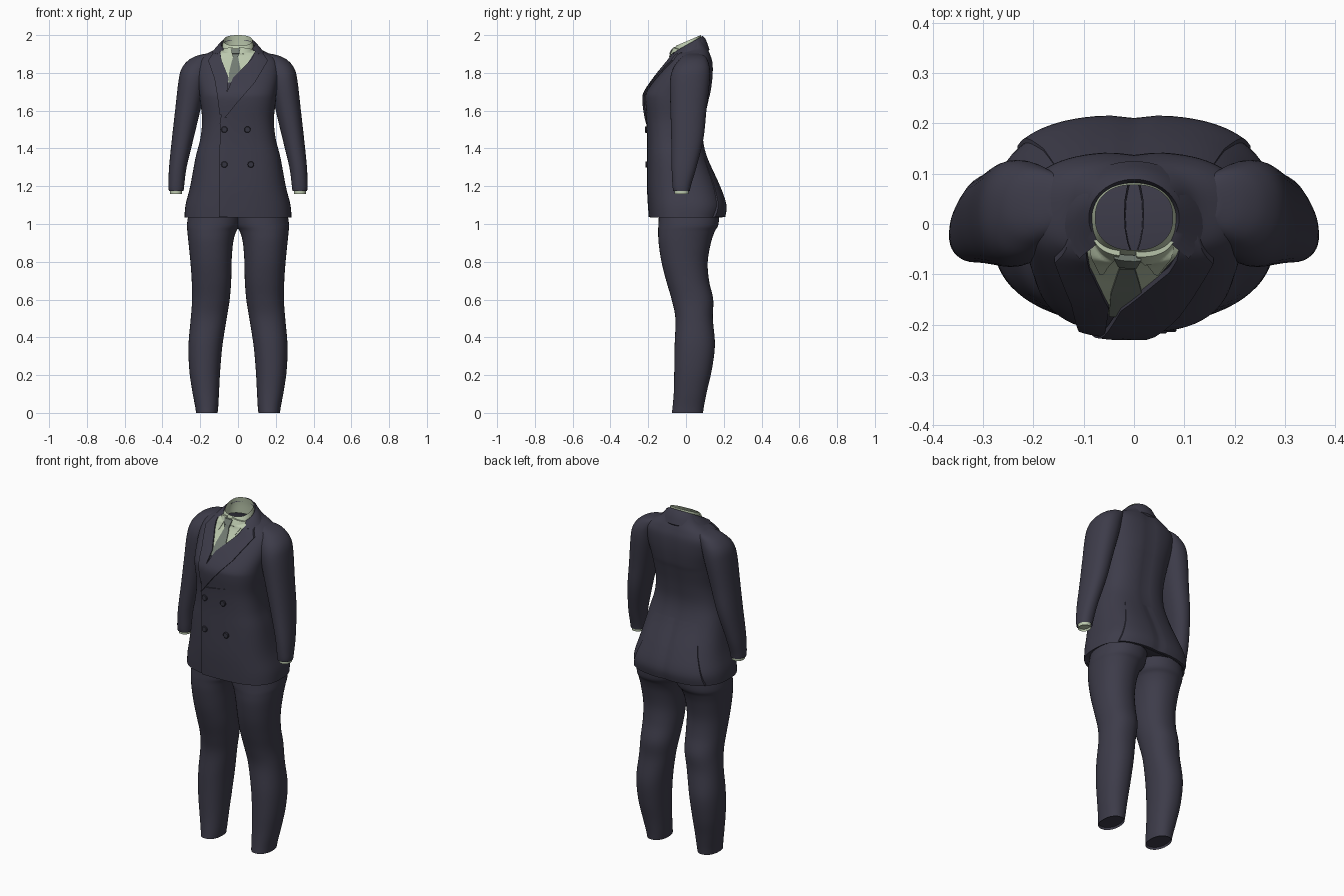
import bpy, bmesh, math
from mathutils import Vector
from mathutils.bvhtree import BVHTree

if "Cube" in bpy.data.objects:
    bpy.data.objects.remove(bpy.data.objects["Cube"])


def material(name, rgb):
    m = bpy.data.materials.new(name)
    m.diffuse_color = (*rgb, 1)
    m.use_nodes = True
    m.node_tree.nodes["Principled BSDF"].inputs["Base Color"].default_value = m.diffuse_color
    return m


NAVY = material("navy cloth", (0.047, 0.045, 0.068))
BUTTON = material("dark button", (0.036, 0.035, 0.052))
SHIRT = material("pale green shirt", (0.50, 0.58, 0.42))
TIE = material("grey green tie", (0.17, 0.20, 0.17))


def finish(name, bm, mat, angle=40):
    bmesh.ops.recalc_face_normals(bm, faces=bm.faces)
    me = bpy.data.meshes.new(name)
    bm.to_mesh(me)
    bm.free()
    ob = bpy.data.objects.new(name, me)
    bpy.context.collection.objects.link(ob)
    me.materials.append(mat)
    bpy.ops.object.select_all(action='DESELECT')
    ob.select_set(True)
    bpy.context.view_layer.objects.active = ob
    bpy.ops.object.shade_smooth_by_angle(angle=math.radians(angle))
    return ob


def spline(rows, steps):
    """Catmull-Rom interpolation of parameter rows."""
    out = []
    for i in range(len(rows) - 1):
        p = [rows[max(0, min(len(rows) - 1, i + k))] for k in (-1, 0, 1, 2)]
        for s in range(steps):
            t = s / steps
            out.append([0.5 * (2 * b + (c - a) * t + (2 * a - 5 * b + 4 * c - d) * t * t
                               + (3 * b - a - 3 * c + d) * t ** 3)
                        for a, b, c, d in zip(*p)])
    out.append(list(rows[-1]))
    return out


def loft(name, rows, mat, n=48, e=2.2, steps=5, cap_low=False, cap_top=False, groove=0):
    """Rows are (z, x0, x1, y0, y1, tilt) horizontal rounded sections."""
    bm = bmesh.new()
    rings = []
    for z, x0, x1, y0, y1, tilt in spline(rows, steps):
        ring = []
        for k in range(n):
            a = 2 * math.pi * k / n
            c, s = math.cos(a), math.sin(a)
            u = math.copysign(abs(c) ** (2 / e), c)
            v = math.copysign(abs(s) ** (2 / e), s)
            x = (x0 + x1) / 2 + u * (x1 - x0) / 2
            y = (y0 + y1) / 2 + v * (y1 - y0) / 2
            if s > 0:
                y -= groove * math.exp(-(x / 0.03) ** 2)
            ring.append(bm.verts.new((x, y, z + tilt * v)))
        rings.append(ring)
    for lo, hi in zip(rings, rings[1:]):
        for k in range(n):
            j = (k + 1) % n
            bm.faces.new((lo[k], lo[j], hi[j], hi[k]))
    if cap_low:  # recessed hem
        mid = sum((v.co for v in rings[0]), Vector()) / n
        inner = [bm.verts.new(mid + (v.co - mid) * 0.93 + Vector((0, 0, 0.012))) for v in rings[0]]
        for k in range(n):
            j = (k + 1) % n
            bm.faces.new((rings[0][j], rings[0][k], inner[k], inner[j]))
        bm.faces.new(inner[::-1])
    if cap_top:
        bm.faces.new(rings[-1])
    return finish(name, bm, mat)


def tree(ob):
    me = ob.data
    return BVHTree.FromPolygons([v.co for v in me.vertices], [tuple(p.vertices) for p in me.polygons])


def mirrored(pts, s):
    return [(x * s, z) for x, z in pts]


# Jacket body: (z, half width, front, back, tilt)
body_rows = [(1.035, .283, -.19, .195, 0), (1.10, .278, -.195, .207, 0), (1.2, .253, -.2, .178, 0),
             (1.35, .225, -.2, .115, 0), (1.45, .2, -.2, .092, 0), (1.55, .19, -.205, .1, 0),
             (1.65, .2, -.215, .12, 0), (1.70, .205, -.208, .132, 0), (1.78, .217, -.155, .142, 0),
             (1.85, .217, -.1, .142, 0), (1.89, .185, -.076, .13, .005),
             (1.92, .125, -.068, .112, .015), (1.945, .095, -.06, .088, .04)]
body = loft("jacket_body", [(z, -w, w, f, b, t) for z, w, f, b, t in body_rows], NAVY,
            n=72, e=2.7, cap_low=True, groove=.006)

# Shirt collar band around the open neck
collar = loft("shirt_collar", [(1.90, -.09, .09, -.075, .085, 0), (1.935, -.085, .085, -.067, .083, .02),
                               (1.972, -.077, .077, -.052, .078, .028)], SHIRT, e=2.3)
trees = [tree(body), tree(collar)]


def surface_y(x, z, d):
    hits = [t.ray_cast(Vector((x, d, z)), Vector((0, -d, 0)))[0] for t in trees]
    ys = [h.y for h in hits if h is not None and h.y * d > -0.04]
    return d * max(y * d for y in ys) if ys else 0.0


def along(pts, t):
    f = t * (len(pts) - 1)
    i = min(int(f + 1e-6), len(pts) - 2)
    return Vector(pts[i]).lerp(Vector(pts[i + 1]), f - i)


def drape(name, left, right, off, mat, d=-1, nu=14, nv=24):
    """Cloth plate between two (x, z) edges, laid on the body; off is (top-left, top-right, bottom-left, bottom-right)."""
    bm = bmesh.new()
    grid = []
    for j in range(nv + 1):
        t = j / nv
        a, b = along(left, t), along(right, t)
        row = []
        for i in range(nu + 1):
            u = i / nu
            x, z = a.lerp(b, u)
            o = (off[0] * (1 - u) + off[1] * u) * (1 - t) + (off[2] * (1 - u) + off[3] * u) * t
            row.append(bm.verts.new((x, surface_y(x, z, d) + d * o, z)))
        grid.append(row)
    for r0, r1 in zip(grid, grid[1:]):
        for i in range(nu):
            bm.faces.new((r0[i], r0[i + 1], r1[i + 1], r1[i]))
    rim = bmesh.ops.extrude_edge_only(bm, edges=[e for e in bm.edges if e.is_boundary])
    for v in rim["geom"]:
        if isinstance(v, bmesh.types.BMVert):
            v.co.y -= d * 0.012
    return finish(name, bm, mat)


# Shirt front, collar wings and tie
drape("shirt_front", [(-.095, 1.92), (-.085, 1.85), (-.06, 1.75)], [(.095, 1.92), (.05, 1.85), (-.02, 1.75)],
      [.004] * 4, SHIRT)
for side, s in (("left", -1), ("right", 1)):
    drape(side + "_collar_wing", [(s * .088 - .004, 1.925), (s * .058 - .01, 1.858)],
          [(s * .016 - .012, 1.938), (s * .05 - .01, 1.862)], [.01] * 4, SHIRT)
drape("tie_knot", [(-.04, 1.93), (-.027, 1.885)], [(.014, 1.93), (0, 1.885)], [.015] * 4, TIE)
drape("tie_blade", [(-.026, 1.886), (-.046, 1.81), (-.05, 1.75)], [(-.001, 1.886), (.016, 1.81), (.01, 1.75)],
      [.009] * 4, TIE)

# Overlapping double-breasted front and peak lapels
drape("front_overlap", [(-.095, 1.56), (-.098, 1.3), (-.1, 1.036)], [(.16, 1.60), (.19, 1.3), (.21, 1.036)],
      [.010, -.004, .010, -.004], NAVY, nu=24)
drape("under_lapel", [(-.10, 1.935), (-.088, 1.87), (-.05, 1.775), (-.06, 1.68), (-.085, 1.58)],
      [(-.125, 1.915), (-.158, 1.865), (-.125, 1.77), (-.11, 1.68), (-.097, 1.58)], [.012] * 4, NAVY)
drape("over_lapel", [(.10, 1.935), (.07, 1.87), (-.026, 1.775), (-.075, 1.66), (-.097, 1.53)],
      [(.125, 1.915), (.158, 1.865), (.09, 1.75), (-.01, 1.635), (-.095, 1.53)], [.013, .013, .017, .017], NAVY)

# Back tail between the two side vents
vent = [(.14, 1.36), (.18, 1.2), (.215, 1.1), (.232, 1.038)]
drape("back_tail", mirrored(vent, -1), vent, [0, 0, .013, .013], NAVY, d=1, nu=40)

# Jacket collar folded round the neck
bm = bmesh.new()
strips = []
for k in range(41):
    a = math.radians(-38 + 256 * k / 40)
    c, s = math.cos(a), math.sin(a)
    strips.append([bm.verts.new(p) for p in (
        (.084 * c, .012 + .070 * s, 1.945 + .03 * s),
        (.090 * c, .012 + .077 * s, 1.953 + .043 * s),
        (.105 * c, .010 + .093 * s, 1.943 + .038 * s),
        (.122 * c, .008 + .107 * s, 1.927 + .025 * s),
        (.138 * c, .005 + .120 * s, 1.910 + .012 * s),
        (.130 * c, .005 + .108 * s, 1.900 + .010 * s))])
for p, q in zip(strips, strips[1:]):
    for i in range(5):
        bm.faces.new((p[i], q[i], q[i + 1], p[i + 1]))
finish("jacket_collar", bm, NAVY)

# Buttons
for i, (x, z) in enumerate([(-.072, 1.5), (.05, 1.5), (-.072, 1.315), (.068, 1.315)]):
    bpy.ops.mesh.primitive_cylinder_add(vertices=20, radius=.017, depth=.012,
                                        location=(x, surface_y(x, z, -1) - .011, z),
                                        rotation=(math.pi / 2, 0, 0))
    b = bpy.context.object
    b.name = "button_%d" % (i + 1)
    b.data.materials.append(BUTTON)
    mod = b.modifiers.new("rim", 'BEVEL')
    mod.width = .003

# Sleeves, cuffs and trouser legs: (z, inner x, outer x, front, back)
sleeve = [(1.175, .288, .366, -.068, .02), (1.21, .284, .368, -.072, .028), (1.3, .272, .365, -.076, .055),
          (1.45, .236, .35, -.078, .092), (1.6, .2, .333, -.082, .108), (1.75, .165, .316, -.085, .125),
          (1.82, .15, .3, -.07, .126), (1.865, .135, .265, -.04, .115), (1.89, .125, .22, -.015, .1),
          (1.902, .12, .17, .01, .075)]
cuff = [(1.16, .296, .36, -.06, .014), (1.2, .294, .36, -.06, .016)]
leg = [(0.0, .108, .222, -.075, .09), (.04, .104, .228, -.07, .096), (.12, .1, .243, -.064, .112),
       (.23, .094, .258, -.062, .137), (.36, .082, .262, -.06, .153), (.5, .06, .25, -.056, .142),
       (.6, .044, .243, -.076, .144), (.7, .036, .245, -.105, .122), (.8, .034, .252, -.13, .115),
       (.9, .026, .262, -.145, .132), (.96, .01, .268, -.147, .152), (1.0, -.012, .27, -.146, .172),
       (1.1, -.02, .255, -.14, .18)]
for side, s in (("left", -1), ("right", 1)):
    def rows(table):
        return [(z, *sorted((s * a, s * b)), f, k, 0) for z, a, b, f, k in table]
    loft(side + "_sleeve", rows(sleeve), NAVY, n=36, cap_low=True, cap_top=True)
    loft(side + "_shirt_cuff", rows(cuff), SHIRT, n=32, steps=2, cap_low=True)
    loft(side + "_trouser_leg", rows(leg), NAVY, n=40, cap_low=True)
